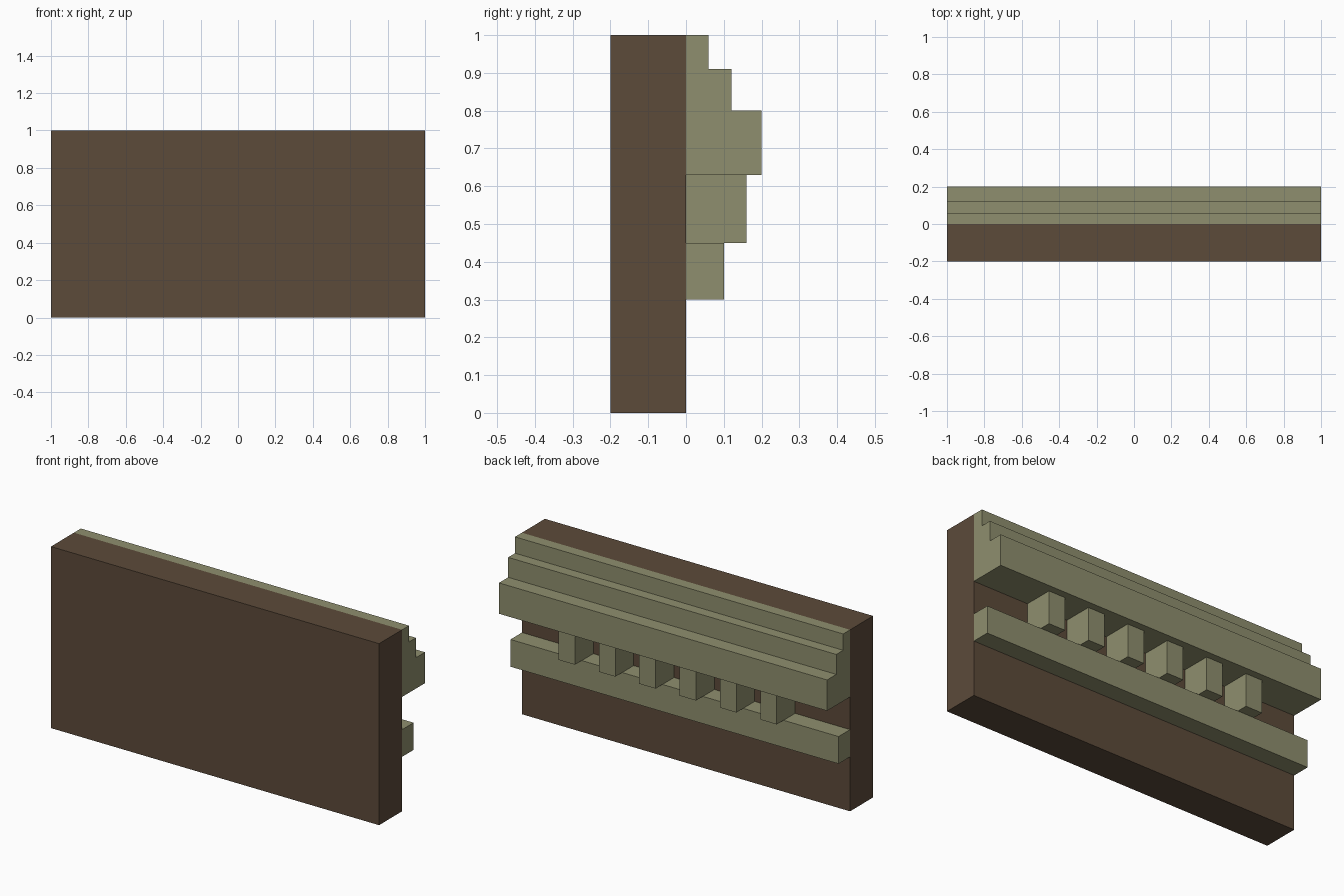
import bpy
import bmesh

cube = bpy.data.objects.get("Cube")
if cube:
    bpy.data.objects.remove(cube, do_unlink=True)


def make_material(name, rgb):
    mat = bpy.data.materials.new(name)
    mat.use_nodes = True
    color = (*rgb, 1.0)
    mat.diffuse_color = color
    mat.node_tree.nodes["Principled BSDF"].inputs["Base Color"].default_value = color
    return mat


def extrude_profile(name, profile, x_min, x_max, mat):
    """Extrude a closed (y, z) profile along x."""
    bm = bmesh.new()
    face = bm.faces.new([bm.verts.new((x_min, y, z)) for y, z in profile])
    result = bmesh.ops.extrude_face_region(bm, geom=[face])
    moved = [v for v in result["geom"] if isinstance(v, bmesh.types.BMVert)]
    bmesh.ops.translate(bm, verts=moved, vec=(x_max - x_min, 0, 0))
    bmesh.ops.recalc_face_normals(bm, faces=bm.faces)
    mesh = bpy.data.meshes.new(name)
    bm.to_mesh(mesh)
    bm.free()
    mesh.materials.append(mat)
    obj = bpy.data.objects.new(name, mesh)
    bpy.context.collection.objects.link(obj)
    return obj


def rectangle(y0, y1, z0, z1):
    return [(y0, z0), (y1, z0), (y1, z1), (y0, z1)]


brown = make_material("dark_brown", (0.107, 0.069, 0.042))
olive = make_material("olive_stone", (0.275, 0.275, 0.156))

# Backing wall
extrude_profile("wall", rectangle(-0.2, 0, 0, 1), -1, 1, brown)

# Stepped crown moulding
crown = [(0, 0.63), (0.2, 0.63), (0.2, 0.8), (0.12, 0.8),
         (0.12, 0.91), (0.06, 0.91), (0.06, 1), (0, 1)]
extrude_profile("crown_moulding", crown, -1, 1, olive)

# Lower band
extrude_profile("lower_band", rectangle(0, 0.1, 0.3, 0.45), -1, 1, olive)

# Row of dentil blocks between band and crown
COUNT, SPACING, WIDTH = 6, 0.246, 0.1
for i in range(COUNT):
    x = (i - (COUNT - 1) / 2) * SPACING
    extrude_profile(f"dentil_{i + 1}", rectangle(0, 0.16, 0.45, 0.63),
                    x - WIDTH / 2, x + WIDTH / 2, olive)
